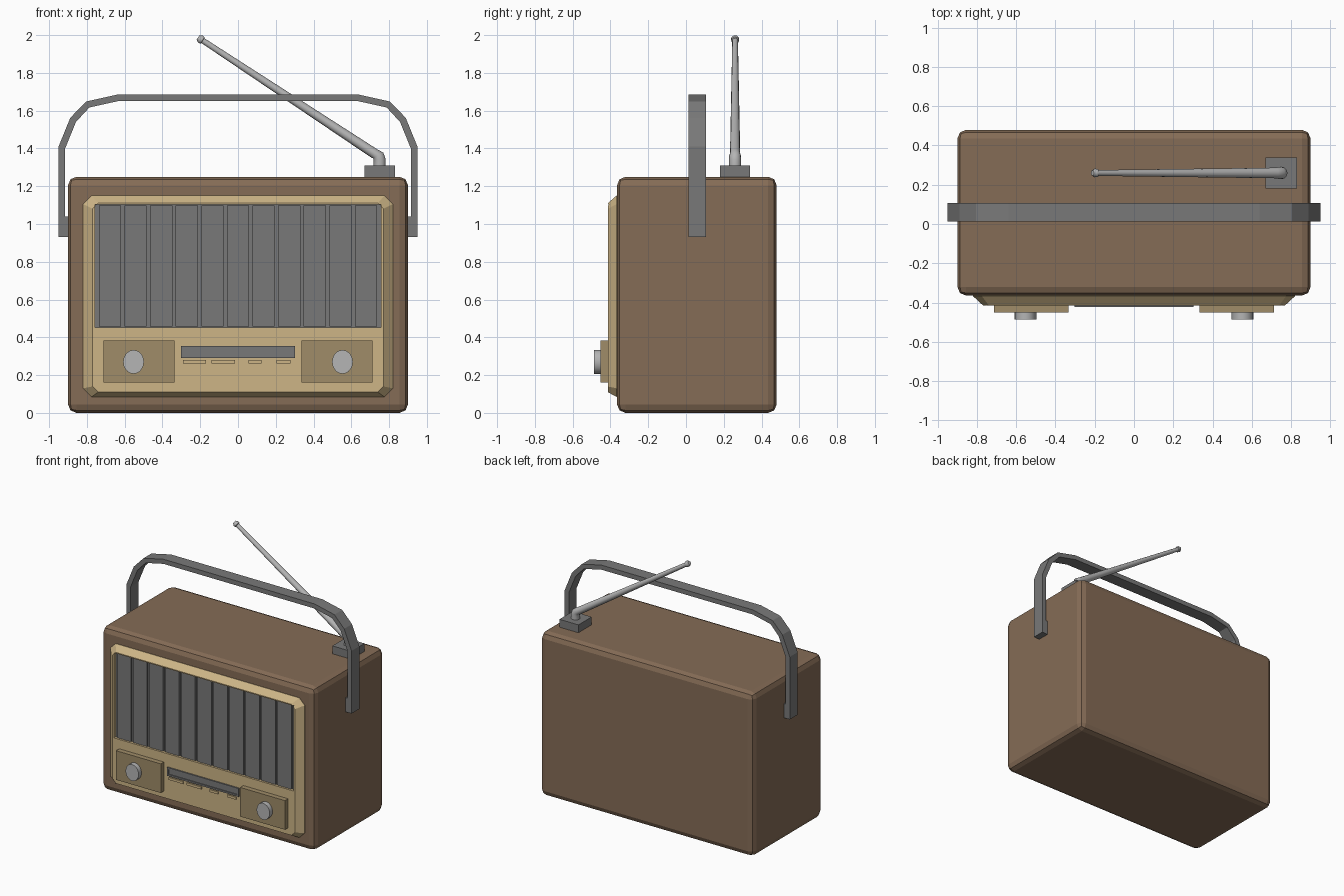
import bpy, bmesh, math
from mathutils import Vector

if "Cube" in bpy.data.objects:
    bpy.data.objects.remove(bpy.data.objects["Cube"])


def material(name, rgb):
    m = bpy.data.materials.new(name)
    m.diffuse_color = (*rgb, 1)
    m.use_nodes = True
    m.node_tree.nodes["Principled BSDF"].inputs["Base Color"].default_value = m.diffuse_color
    return m


BROWN = material("brown_case", (0.235, 0.150, 0.093))
TAN = material("tan_panel", (0.61, 0.46, 0.24))
OLIVE = material("dark_tan", (0.35, 0.265, 0.14))
GREY = material("dark_grey", (0.19, 0.19, 0.19))
METAL = material("light_grey", (0.46, 0.46, 0.46))


def finish(name, bm, mat):
    bmesh.ops.recalc_face_normals(bm, faces=bm.faces)
    me = bpy.data.meshes.new(name)
    bm.to_mesh(me)
    bm.free()
    me.materials.append(mat)
    ob = bpy.data.objects.new(name, me)
    bpy.context.collection.objects.link(ob)
    return ob


def box(name, x, y, z, mat, bevel=0, segments=1):
    bm = bmesh.new()
    bmesh.ops.create_cube(bm, size=1)
    for v in bm.verts:
        v.co = [(a[0] + a[1]) / 2 + c * (a[1] - a[0]) for a, c in zip((x, y, z), v.co)]
    if bevel:
        bmesh.ops.bevel(bm, geom=bm.edges[:], offset=bevel, segments=segments,
                        profile=0.5, affect='EDGES')
    return finish(name, bm, mat)


def loft(name, rings, mat):
    """Joins equal-length rings of points and caps both ends."""
    bm = bmesh.new()
    loops = [[bm.verts.new(p) for p in r] for r in rings]
    n = len(loops[0])
    for a, b in zip(loops, loops[1:]):
        for i in range(n):
            j = (i + 1) % n
            bm.faces.new((a[i], a[j], b[j], b[i]))
    bm.faces.new(loops[0])
    bm.faces.new(loops[-1])
    return finish(name, bm, mat)


def smooth(ob):
    bpy.ops.object.select_all(action='DESELECT')
    bpy.context.view_layer.objects.active = ob
    ob.select_set(True)
    bpy.ops.object.shade_smooth_by_angle(angle=math.radians(40))


# Case
box("case", (-0.9, 0.9), (-0.365, 0.48), (0, 1.25), BROWN, 0.045, 2)


# Raised front panel with sloped rim and clipped corners
def outline(w, z0, z1, c, y):
    return [(-w + c, y, z0), (w - c, y, z0), (w, y, z0 + c), (w, y, z1 - c),
            (w - c, y, z1), (-w + c, y, z1), (-w, y, z1 - c), (-w, y, z0 + c)]


panel = loft("front_panel", [outline(0.82, 0.085, 1.15, 0.045, -0.35),
                             outline(0.82, 0.085, 1.15, 0.045, -0.368),
                             outline(0.77, 0.11, 1.11, 0.03, -0.414)], TAN)

# Recess for the speaker grille
cutter = box("grille_cutter", (-0.757, 0.757), (-0.5, -0.385), (0.453, 1.102), TAN)
cutter.hide_render = True
cutter.hide_viewport = True
cut = panel.modifiers.new("grille_recess", 'BOOLEAN')
cut.operation = 'DIFFERENCE'
cut.solver = 'EXACT'
cut.object = cutter

# Speaker grille: backing and vertical slats
box("grille_back", (-0.757, 0.757), (-0.392, -0.38), (0.453, 1.102), GREY)
count = 11
pitch = 1.49 / count
for i in range(count):
    c = (i - (count - 1) / 2) * pitch
    box("grille_slat", (c - pitch / 2 + 0.009, c + pitch / 2 - 0.009),
        (-0.406, -0.39), (0.457, 1.098), GREY)

# Knob plates and knobs
for s, side in ((-1, "left"), (1, "right")):
    box(side + "_knob_plate", sorted((s * 0.335, s * 0.713)), (-0.452, -0.40),
        (0.16, 0.382), OLIVE)
    rings = [[(s * 0.553 + 0.055 * math.cos(a), y, 0.27 + 0.063 * math.sin(a))
              for a in (2 * math.pi * k / 20 for k in range(20))]
             for y in (-0.44, -0.487)]
    smooth(loft(side + "_knob", rings, METAL))

# Tuning dial: frame and raised bars around a sunken window
box("dial_window", (-0.29, 0.29), (-0.417, -0.405), (0.30, 0.345), GREY)
for z in (0.29, 0.341):
    box("dial_frame_bar", (-0.302, 0.302), (-0.424, -0.405), (z, z + 0.013), GREY)
for x in (-0.302, 0.289):
    box("dial_frame_end", (x, x + 0.013), (-0.424, -0.405), (0.29, 0.354), GREY)

# Push buttons
for x0, x1 in ((-0.29, -0.17), (-0.14, -0.015), (0.055, 0.125), (0.205, 0.278)):
    box("button", (x0, x1), (-0.422, -0.405), (0.261, 0.28), TAN)

# Carrying handle: rectangular section swept along a mirrored path
half = [((-0.95, 0.932), (-0.897, 0.932)), ((-0.95, 1.04), (-0.897, 1.04)),
        ((-0.95, 1.041), (-0.915, 1.041)), ((-0.95, 1.41), (-0.915, 1.40)),
        ((-0.888, 1.562), (-0.858, 1.54)), ((-0.805, 1.648), (-0.787, 1.617)),
        ((-0.64, 1.685), (-0.637, 1.65))]
path = half + [((-a[0], a[1]), (-b[0], b[1])) for a, b in reversed(half)]
loft("handle", [[(a[0], 0.012, a[1]), (a[0], 0.106, a[1]),
                 (b[0], 0.106, b[1]), (b[0], 0.012, b[1])] for a, b in path], GREY)

# Antenna base
box("antenna_base", (0.67, 0.83), (0.18, 0.34), (1.24, 1.31), GREY)

# Antenna: bent tapering rod ending in a small tip
rod = Vector((-0.95, 0, 0.615)).normalized()
bend, tip = Vector((0.75, 0.26, 1.355)), Vector((-0.205, 0.26, 1.983))
up = Vector((0, 0, 1))
sections = [(Vector((0.75, 0.26, 1.30)), up, 0.032), (bend - up * 0.012, up, 0.032),
            (bend + Vector((-0.008, 0, 0.008)), (up + rod).normalized(), 0.031),
            (bend + rod * 0.035, rod, 0.027), (tip - rod * 0.022, rod, 0.015),
            (tip - rod * 0.020, rod, 0.021), (tip - rod * 0.006, rod, 0.022),
            (tip + rod * 0.008, rod, 0.014)]
rings = []
for p, d, r in sections:
    u = Vector((0, 1, 0))
    v = d.cross(u)
    rings.append([p + r * (u * math.cos(a) + v * math.sin(a))
                  for a in (2 * math.pi * k / 12 for k in range(12))])
smooth(loft("antenna", rings, METAL))
